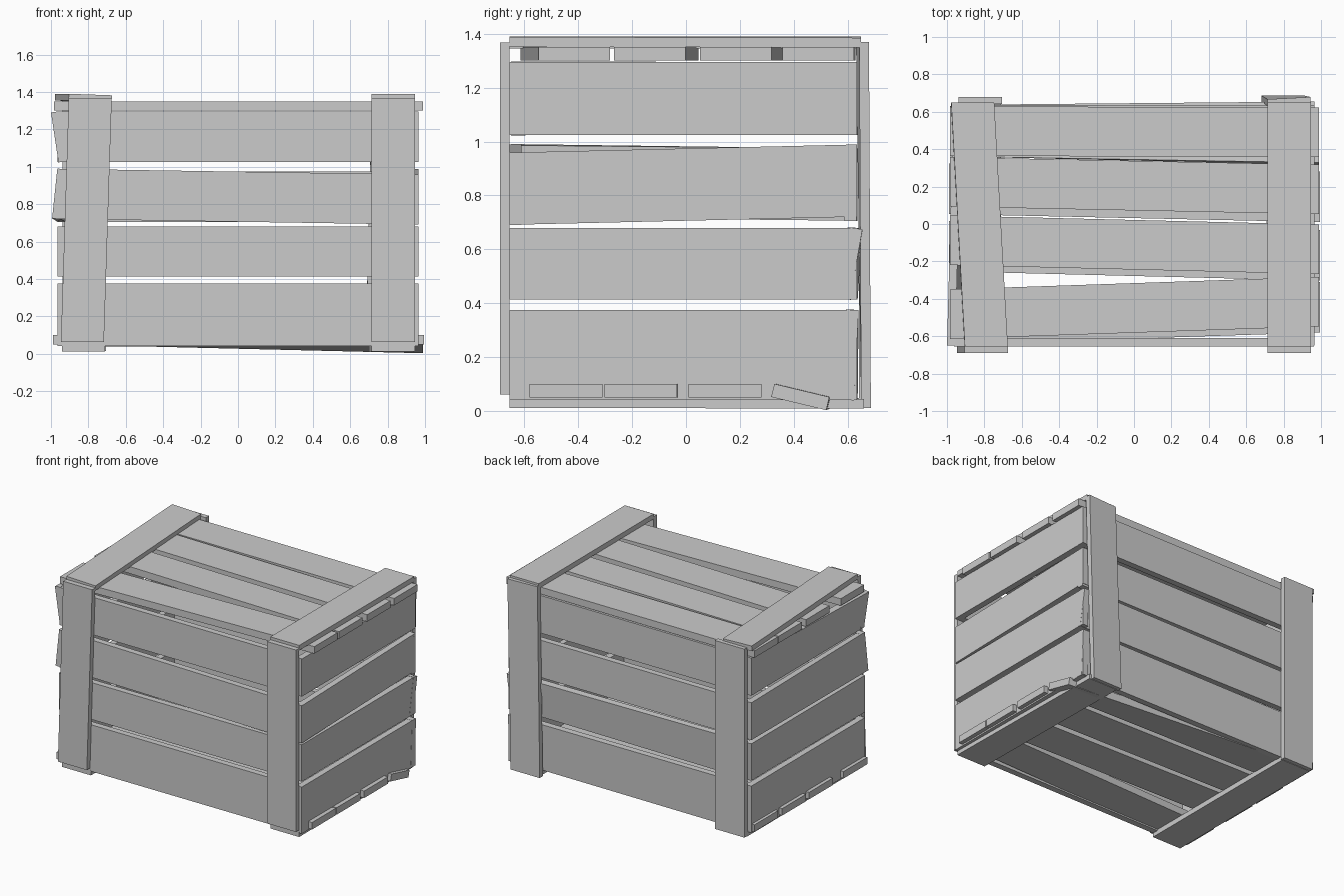
import bpy, bmesh
from math import radians
from mathutils import Vector, Quaternion

if "Cube" in bpy.data.objects:
    bpy.data.objects.remove(bpy.data.objects["Cube"])

AXES = {'x': Vector((1, 0, 0)), 'y': Vector((0, 1, 0)), 'z': Vector((0, 0, 1))}


def board(name, a, b, across, width, thick, roll_a=0, roll_b=0, width_b=None):
    """Board between end centres a and b; each end may be rolled to warp it."""
    a, b, w = Vector(a), Vector(b), AXES[across]
    along = max(AXES.values(), key=lambda v: abs(v.dot(b - a)))
    t = along.cross(w)
    bm = bmesh.new()
    rings = []
    for p, roll, wd in ((a, roll_a, width), (b, roll_b, width_b or width)):
        q = Quaternion(along, radians(roll))
        rings.append([bm.verts.new(p + q @ (w * sw * wd / 2 + t * st * thick / 2))
                      for sw, st in ((-1, -1), (1, -1), (1, 1), (-1, 1))])
    r, s = rings
    bm.faces.new(r)
    bm.faces.new(s)
    for i in range(4):
        j = (i + 1) % 4
        bm.faces.new((r[i], r[j], s[j], s[i]))
    bmesh.ops.recalc_face_normals(bm, faces=bm.faces)
    me = bpy.data.meshes.new(name)
    bm.to_mesh(me)
    bm.free()
    ob = bpy.data.objects.new(name, me)
    bpy.context.collection.objects.link(ob)


# Wall planks: height of each row (centre, width)
rows = [(0.208, 0.335), (0.547, 0.265), (0.84, 0.268), (1.16, 0.27)]
left_roll = [0, 0, 6, -8.5]      # warped front ends on the left wall
back_roll = [-3, -10, 0, 0]      # warped right ends on the back wall
for i, (z, w) in enumerate(rows):
    skew = 0.015 if i == 2 else 0
    n = str(i + 1)
    board('front_plank_' + n, (-0.962, -0.632, z + skew), (0.962, -0.632, z - skew), 'z', w, 0.044)
    board('back_plank_' + n, (-0.962, 0.615, z), (0.966, 0.61, z), 'z', w, 0.044, 0, back_roll[i])
    board('right_plank_' + n, (0.943, -0.65, z - skew), (0.943, 0.635, z + skew), 'z', w, 0.044)
    out = 0.958 if i >= 2 else 0.943
    board('left_plank_' + n, (-out, -0.65, z + skew), (-0.943, 0.635, z), 'z', w, 0.044, left_roll[i])

# Lid planks: y centre at the left and right end
for i, (yl, yr) in enumerate([(-0.482, -0.415), (-0.087, -0.135), (0.225, 0.185), (0.497, 0.49)]):
    board('top_plank_%d' % (i + 1), (-0.985, yl, 1.325), (0.99, yr, 1.325), 'y', 0.265, 0.05)

# Floor planks, the last one twisted downwards at its right end
for i, (yl, yr) in enumerate([(-0.51, -0.445), (-0.118, -0.168), (0.188, 0.145)]):
    board('bottom_plank_%d' % (i + 1), (-0.99, yl, 0.076), (0.995, yr, 0.076), 'y', 0.27, 0.05)
board('bottom_plank_4', (-0.985, 0.497, 0.076), (0.99, 0.424, 0.052), 'y', 0.27, 0.05, 0, -13.5, 0.21)

# Battens nailed over the planks, some crooked
board('front_left_batten', (-0.832, -0.673, 0.062), (-0.79, -0.673, 1.368), 'x', 0.23, 0.036)
board('front_right_batten', (0.83, -0.673, 0.062), (0.83, -0.673, 1.368), 'x', 0.23, 0.036)
board('back_left_batten', (-0.822, 0.66, 0.015), (-0.822, 0.66, 1.368), 'x', 0.235, 0.036)
board('back_right_batten', (0.797, 0.668, 0.012), (0.83, 0.655, 1.37), 'x', 0.23, 0.036, 0, 3)
board('top_left_batten', (-0.79, -0.655, 1.368), (-0.863, 0.65, 1.368), 'x', 0.23, 0.036, 2, 2)
board('top_right_batten', (0.83, -0.655, 1.37), (0.83, 0.65, 1.367), 'x', 0.23, 0.036)
board('bottom_left_batten', (-0.825, -0.655, 0.03), (-0.825, 0.65, 0.03), 'x', 0.23, 0.036)
board('bottom_right_batten', (0.83, -0.655, 0.03), (0.815, 0.66, 0.027), 'x', 0.23, 0.036)
